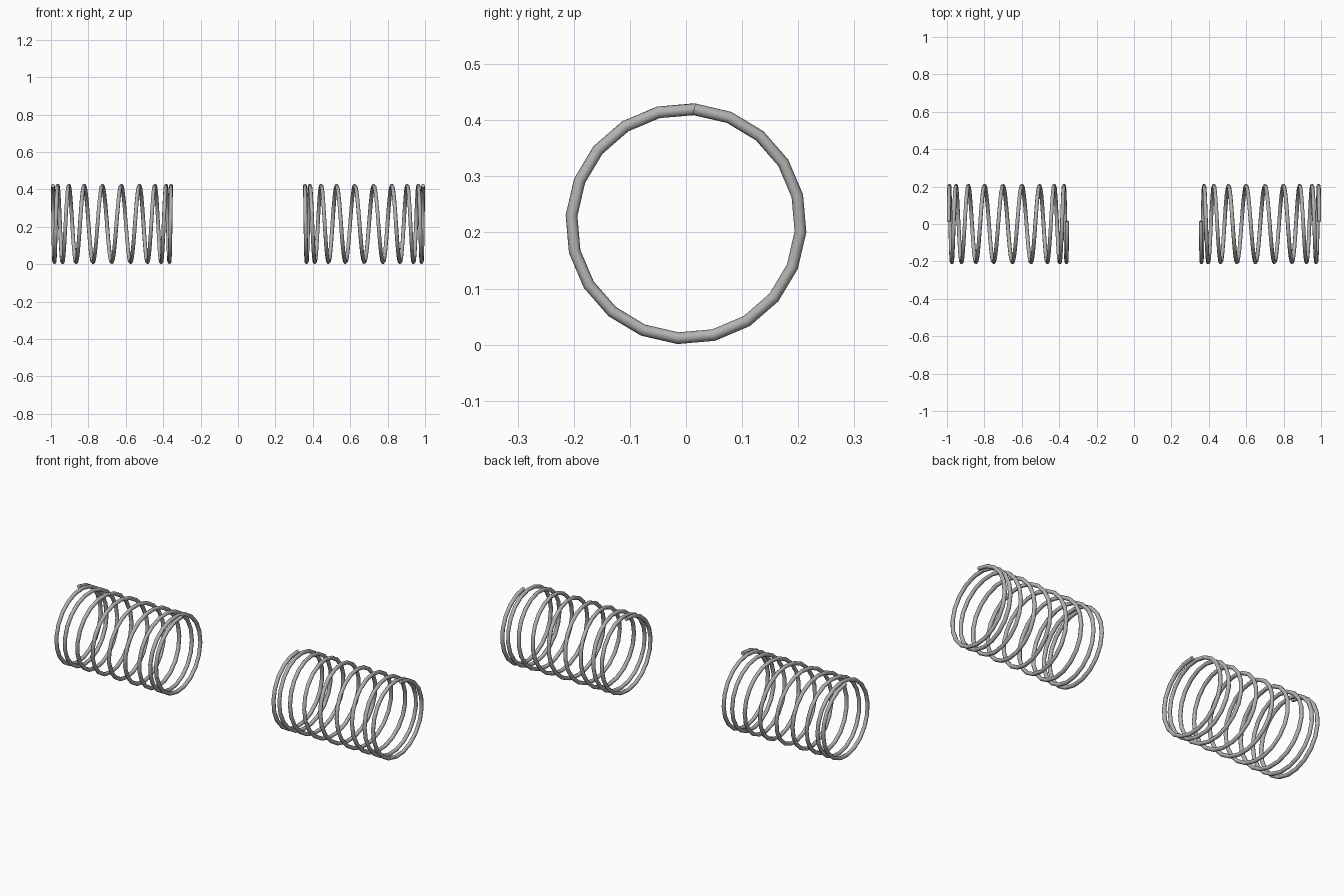
import bpy
import math

cube = bpy.data.objects.get("Cube")
if cube:
    bpy.data.objects.remove(cube, do_unlink=True)

TURNS, STEPS = 9, 20
COIL_RADIUS, WIRE_RADIUS = 0.2045, 0.0105
CENTRE_Z = 0.2155
OUTER_X, INNER_X = 0.99, 0.358
START_ANGLE = math.radians(4)

steel = bpy.data.materials.new("grey steel")
steel.use_nodes = True
colour = (0.45, 0.45, 0.45, 1)
steel.diffuse_color = colour
steel.node_tree.nodes["Principled BSDF"].inputs["Base Color"].default_value = colour


def coil_point(i, side):
    """Point on the helix; turns bunch up towards both ends."""
    t = i / (TURNS * STEPS)
    ease = 0.9 * t * t * (3 - 2 * t) + 0.1 * t
    a = START_ANGLE + math.tau * i / STEPS
    x = OUTER_X + (INNER_X - OUTER_X) * ease
    return (side * x, COIL_RADIUS * math.sin(a),
            CENTRE_Z + COIL_RADIUS * math.cos(a), 1)


def make_spring(name, side):
    curve = bpy.data.curves.new(name, "CURVE")
    curve.dimensions = "3D"
    curve.bevel_depth = WIRE_RADIUS
    curve.bevel_resolution = 2
    curve.use_fill_caps = True
    spline = curve.splines.new("POLY")
    count = TURNS * STEPS + 1
    spline.points.add(count - 1)
    for i in range(count):
        spline.points[i].co = coil_point(i, side)
    curve.materials.append(steel)
    obj = bpy.data.objects.new(name, curve)
    bpy.context.collection.objects.link(obj)

    # Turn the swept wire into a smooth mesh with sharp cut ends
    bpy.ops.object.select_all(action="DESELECT")
    obj.select_set(True)
    bpy.context.view_layer.objects.active = obj
    bpy.ops.object.convert(target="MESH")
    bpy.ops.object.shade_smooth_by_angle(angle=math.radians(60))


# Two mirrored springs
make_spring("left_spring", 1)
make_spring("right_spring", -1)
